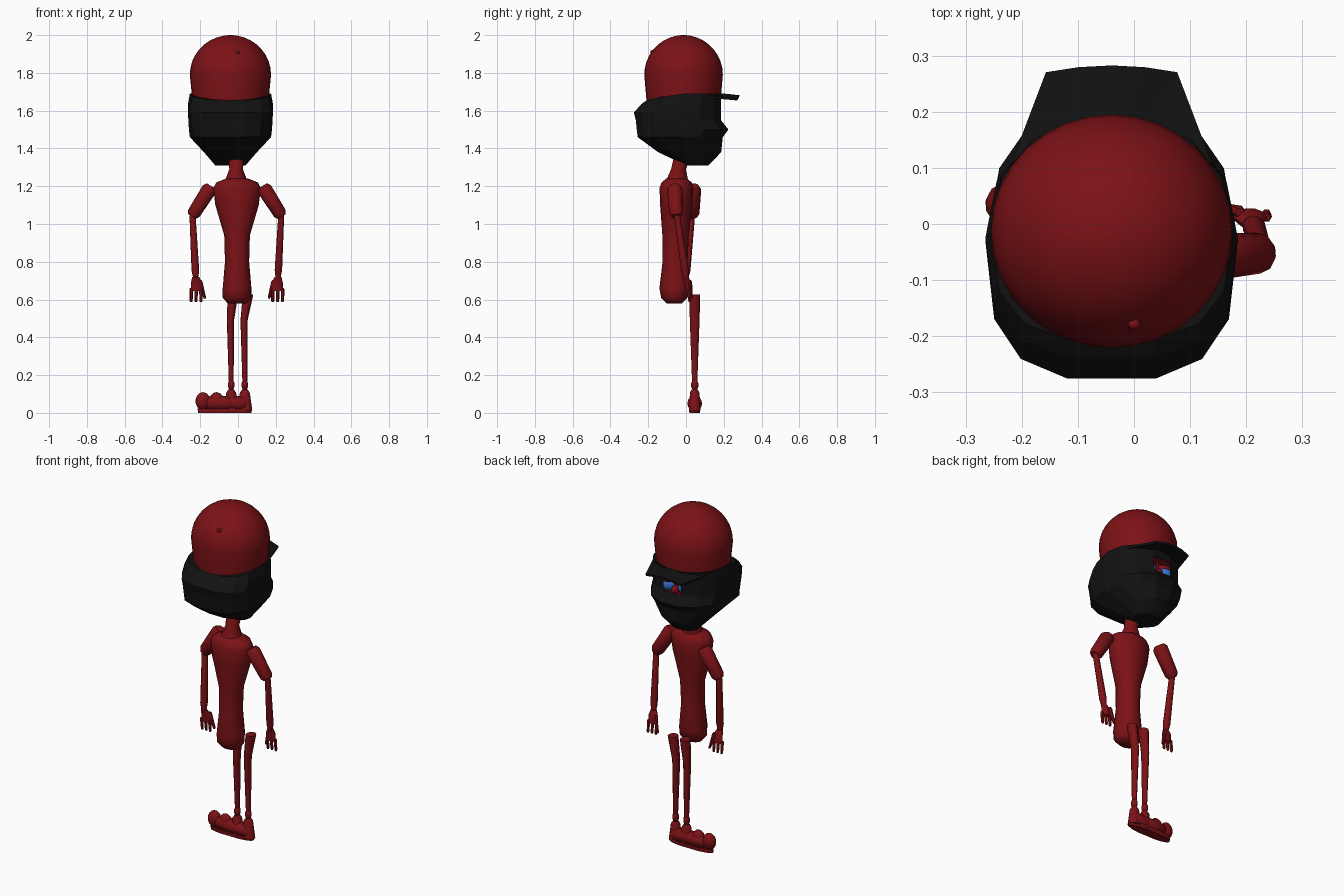
import bpy, bmesh, math
from mathutils import Vector

cube = bpy.data.objects.get("Cube")
if cube:
    bpy.data.objects.remove(cube, do_unlink=True)


def material(name, red, green, blue):
    mat = bpy.data.materials.new(name)
    mat.use_nodes = True
    color = (red, green, blue, 1)
    mat.diffuse_color = color
    mat.node_tree.nodes["Principled BSDF"].inputs["Base Color"].default_value = color
    return mat


RED = material("dark red", 0.2, 0.006, 0.008)
BLACK = material("black", 0.006, 0.006, 0.006)
BLUE = material("blue", 0.04, 0.18, 0.7)


def finish(bm, name, mat, smooth=True):
    bmesh.ops.recalc_face_normals(bm, faces=bm.faces)
    mesh = bpy.data.meshes.new(name)
    bm.to_mesh(mesh)
    bm.free()
    mesh.materials.append(mat)
    obj = bpy.data.objects.new(name, mesh)
    bpy.context.collection.objects.link(obj)
    if smooth:
        bpy.ops.object.select_all(action="DESELECT")
        obj.select_set(True)
        bpy.context.view_layer.objects.active = obj
        bpy.ops.object.shade_smooth_by_angle(angle=math.radians(50))
    return obj


def skin(rings):
    """Join rings of equal length into a capped tube."""
    bm = bmesh.new()
    loops = [[bm.verts.new(point) for point in ring] for ring in rings]
    for low, high in zip(loops, loops[1:]):
        for i in range(len(low)):
            bm.faces.new((low[i - 1], low[i], high[i], high[i - 1]))
    bm.faces.new(loops[0])
    bm.faces.new(loops[-1])
    return bm


def circle(sides):
    turns = [math.tau * i / sides for i in range(sides)]
    return [(math.cos(turn), math.sin(turn)) for turn in turns]


def column(name, sections, sides=14):
    """Stack level ellipses, each a centre and its half width and half depth."""
    rings = []
    for center, width, depth in sections:
        rings.append([Vector(center) + Vector((width * c, depth * s, 0)) for c, s in circle(sides)])
    return finish(skin(rings), name, RED)


def limb(name, start, end, start_radius, end_radius, sides=10):
    """Tapered tube between two points, with bevelled ends."""
    start, end = Vector(start), Vector(end)
    turn = (end - start).to_track_quat("Z", "Y")
    rings = []
    for t, size in ((0, 0.7), (0.1, 1), (0.9, 1), (1, 0.7)):
        radius = size * (start_radius + (end_radius - start_radius) * t)
        middle = start.lerp(end, t)
        rings.append([middle + turn @ Vector((radius * c, radius * s, 0)) for c, s in circle(sides)])
    return finish(skin(rings), name, RED)


def ball(name, mat, location, scale, segments=20):
    bm = bmesh.new()
    bmesh.ops.create_uvsphere(bm, u_segments=segments, v_segments=segments // 2, radius=1)
    bmesh.ops.scale(bm, vec=scale, verts=bm.verts)
    bmesh.ops.translate(bm, vec=location, verts=bm.verts)
    return finish(bm, name, mat)


HEAD_X = -0.04

# Cap crown: dome on a short, slightly narrower band
crown_radius, crown_depth, crown_y, dome_z = 0.215, 0.208, -0.013, 1.79
crown = [((HEAD_X, crown_y, 1.64), 0.2, 0.195)]
for step in range(9):
    lift = math.radians(10 * step)
    height = dome_z + 0.21 * math.sin(lift)
    crown.append(((HEAD_X, crown_y, height), crown_radius * math.cos(lift), crown_depth * math.cos(lift)))
top_center = (HEAD_X, crown_y, 2)
crown.append((top_center, 0.01, 0.01))
column("cap_crown", crown, sides=32)
ball("cap_stud", RED, (0, -0.178, 1.91), (0.012, 0.012, 0.012), segments=8)

# Hood: faceted shell, squarer behind, from chin to rim
# Each level holds height, half width, back and front
HOOD = [(1.31, 0.08, 0, 0.12), (1.38, 0.14, -0.15, 0.19), (1.46, 0.215, -0.26, 0.2),
        (1.5, 0.22, -0.265, 0.23), (1.55, 0.223, -0.27, 0.19), (1.59, 0.225, -0.28, 0.19),
        (1.635, 0.225, -0.24, 0.19), (1.69, 0.215, -0.21, 0.19)]
rim = HOOD[-1]
rings = []
for level in HOOD:
    height, width, back, front = level
    middle = max(-0.03, (back + front) / 2)
    ring = []
    for s, c in circle(14):
        # Rotated so that one corner points forward
        power = 0.7 if c > 0 else 0.9
        x = HEAD_X + width * math.copysign(abs(s) ** power, s)
        reach = abs(c) ** power
        y = middle + reach * ((back if c > 0 else front) - middle)
        sag = 0.035 * max(0, c) if level is rim else 0
        ring.append(Vector((x, y, height - sag)))
    rings.append(ring)
bm = skin(rings)


def in_opening(face):
    center = face.calc_center_median()
    return center.y > 0.12 and abs(center.x - HEAD_X) < 0.09 and 1.55 < center.z < 1.635


bmesh.ops.delete(bm, geom=[face for face in bm.faces if in_opening(face)], context="FACES")
finish(bm, "hood", BLACK, smooth=False)

# Visor: bowed, arched plate that widens towards the cap
bm = bmesh.new()
hub = bm.verts.new((HEAD_X, 0.1, 1.695))
edge = [bm.verts.new((HEAD_X - 0.2, 0.05, 1.68))]
for i in range(-2, 3):
    edge.append(bm.verts.new((HEAD_X + 0.058 * i, 0.282 - 0.003 * i * i, 1.676 - 0.004 * i * i)))
edge.append(bm.verts.new((HEAD_X + 0.2, 0.05, 1.68)))
for left, right in zip(edge, edge[1:]):
    bm.faces.new((hub, left, right))
visor = finish(bm, "visor", BLACK, smooth=False)
thickness = visor.modifiers.new("thickness", "SOLIDIFY")
thickness.thickness = 0.012
thickness.offset = 0

# Face inside the hood opening
ball("face", RED, (HEAD_X, 0, 1.57), (0.185, 0.15, 0.17))
ball("nose", RED, (HEAD_X, 0.155, 1.56), (0.02, 0.03, 0.025), segments=10)
for side, label in ((1, "left"), (-1, "right")):
    x = HEAD_X + 0.06 * side
    ball(label + "_eye", BLUE, (x, 0.127, 1.578), (0.052, 0.05, 0.045))
    ball(label + "_eyelid", RED, (x, 0.125, 1.608), (0.055, 0.05, 0.025))

# Neck and torso share the spine line
SPINE_Y = -0.05
column("neck", [((-0.01, SPINE_Y, 1.2), 0.07, 0.07), ((-0.01, -0.04, 1.29), 0.036, 0.04),
                ((-0.01, 0, 1.42), 0.05, 0.05)])
# Each level holds height, half width and half depth
TORSO = [(0.58, 0.05, 0.04), (0.61, 0.076, 0.07), (0.66, 0.076, 0.08), (0.8, 0.064, 0.066),
         (0.94, 0.068, 0.07), (1.1, 0.115, 0.085), (1.19, 0.126, 0.09), (1.22, 0.11, 0.08),
         (1.24, 0.06, 0.055)]
column("torso", [((-0.005, SPINE_Y - 0.02 * (1.2 - height), height), width, depth)
                 for height, width, depth in TORSO], sides=16)

# Arms and hands: one shoulder is swung forward
HAND_Y = 0.012
for side, label, shoulder_y in ((1, "left", -0.06), (-1, "right", 0.04)):
    def at(x, y, z):
        return (side * x - (0 if side > 0 else 0.012), y, z)

    elbow_y = shoulder_y * 0.85
    wrist = at(0.212, 0, 0.72)
    limb(label + "_upper_arm", at(0.13, shoulder_y, 1.2), at(0.232, elbow_y, 1.04), 0.042, 0.036)
    limb(label + "_forearm", at(0.23, elbow_y, 1.07), wrist, 0.016, 0.021)
    palm = [(wrist, 0.018, 0.015), (at(0.207, HAND_Y, 0.69), 0.03, 0.016),
            (at(0.207, HAND_Y, 0.645), 0.031, 0.013)]
    column(label + "_palm", palm, sides=10)
    for name, x in (("inner", 0.184), ("middle", 0.21), ("outer", 0.236)):
        limb(f"{label}_{name}_finger", at(x, HAND_Y, 0.66), at(x, 0.02, 0.587), 0.01, 0.008, sides=6)
    limb(label + "_thumb", at(0.19, 0.02, 0.7), at(0.163, 0.03, 0.605), 0.013, 0.007, sides=6)

# Legs and feet: in one line, with both feet turned sideways
LEG_Y = 0.046
for side, label in ((1, "left"), (-1, "right")):
    x = 0.036 * side
    hip = x + 0.013 + 0.004 * side
    knee = x - 0.004
    column(label + "_leg", [((hip, LEG_Y, 0.627), 0.028, 0.031), ((knee, LEG_Y, 0.49), 0.019, 0.027),
                            ((x, LEG_Y, 0.17), 0.013, 0.015)], sides=10)
    ball(label + "_ankle", RED, (x, LEG_Y, 0.148), (0.019, 0.02, 0.03), segments=10)
    column(label + "_heel", [((x, LEG_Y, 0.125), 0.014, 0.016), ((x, LEG_Y, 0.108), 0.026, 0.025),
                             ((x, LEG_Y, 0.012), 0.04, 0.031)])
    limb(label + "_instep", (x + 0.01, LEG_Y, 0.05), (x - 0.13, LEG_Y, 0.052), 0.04, 0.036, sides=12)
    ball(label + "_toe", RED, (x - 0.15, LEG_Y, 0.062), (0.04, 0.031, 0.048), segments=14)
    sole_x = x - 0.07
    column(label + "_sole", [((sole_x, LEG_Y, 0), 0.105, 0.029), ((sole_x, LEG_Y, 0.022), 0.108, 0.031)])
